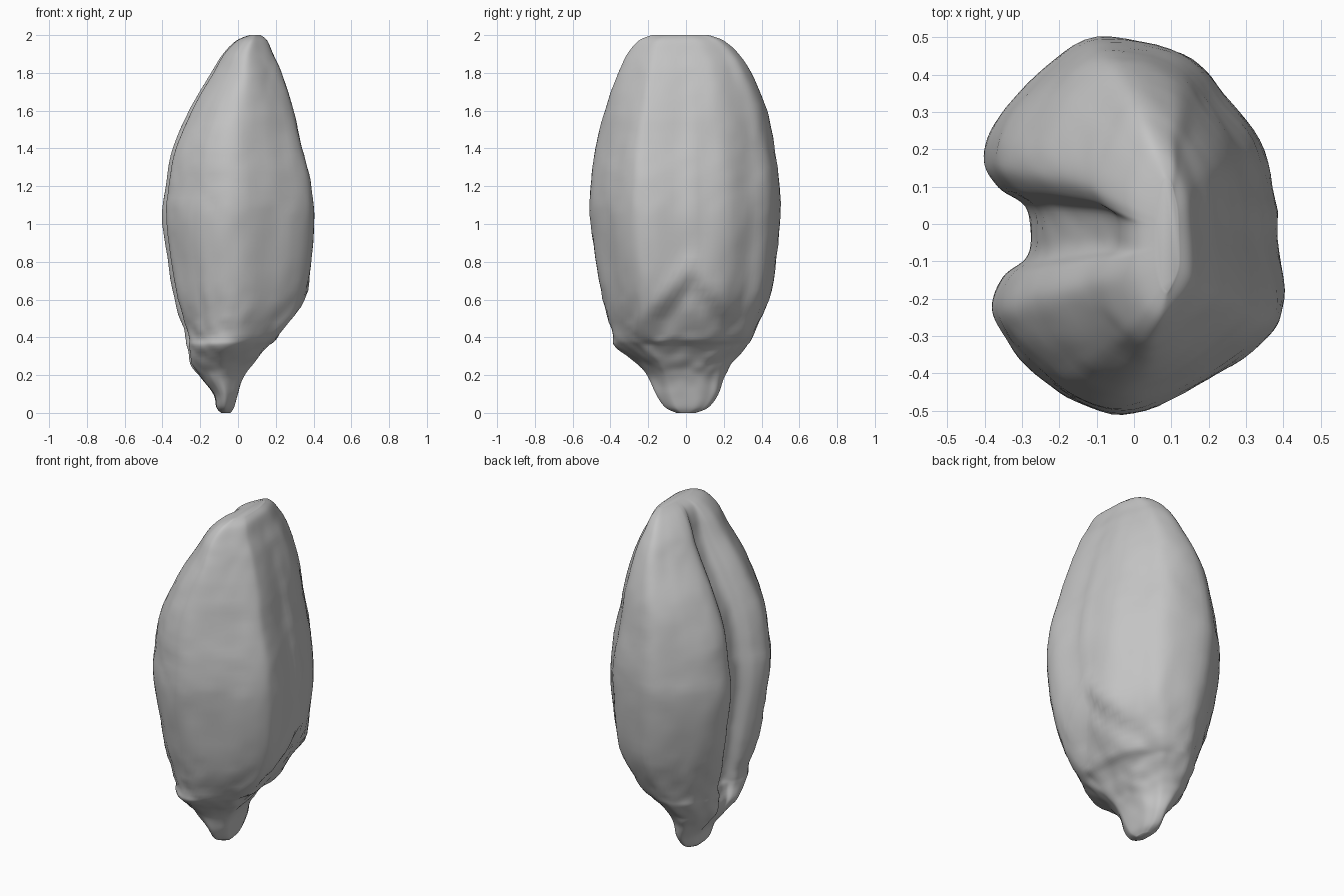
import bpy
import bmesh
import math
from mathutils import Vector, noise

cube = bpy.data.objects.get("Cube")
if cube:
    bpy.data.objects.remove(cube, do_unlink=True)

# Body stations from beak to crown: z, x min, x max, y min, y max, crease depth
STATIONS = [
    (0, -.09, -.04, -.05, .05, 0),
    (.03, -.115, -.02, -.11, .12, 0),
    (.1, -.13, 0, -.16, .17, .1),
    (.19, -.2, .03, -.2, .2, .4),
    (.26, -.25, .08, -.26, .24, .7),
    (.35, -.27, .15, -.37, .32, 1),
    (.42, -.28, .23, -.39, .36, 1.1),
    (.65, -.345, .36, -.45, .45, 1.1),
    (1, -.4, .4, -.5, .495, 1),
    (1.2, -.385, .385, -.5, .495, 1),
    (1.4, -.345, .34, -.48, .47, 1.1),
    (1.6, -.26, .295, -.43, .425, 1.3),
    (1.8, -.14, .23, -.355, .345, 1.5),
    (1.9, -.08, .185, -.31, .28, 1.2),
    (1.97, -.01, .155, -.25, .2, .5),
    (2, .06, .12, -.18, .12, 0),
]

# Widest cross-section, with two lobes either side of the crease
SECTION = [
    (.38, 0), (.35, .2), (.24, .35), (.13, .455), (-.1, .5), (-.26, .4),
    (-.37, .27), (-.4, .17), (-.36, .1), (-.29, .05), (-.275, -.03),
    (-.29, -.09), (-.35, -.14), (-.378, -.22), (-.345, -.3), (-.26, -.4),
    (-.16, -.47), (0, -.5), (.2, -.41), (.36, -.3), (.4, -.2),
]
CREASE = range(8, 13)
STEPS = 6


def spline(a, b, c, d, t):
    """Smooth curve through b and c."""
    return tuple(
        q + t / 2 * (r - p + t * (2 * p - 5 * q + 4 * r - s + t * (3 * (q - r) + s - p)))
        for p, q, r, s in zip(a, b, c, d))


def resample(points, closed):
    count = len(points)
    pick = (lambda i: points[i % count]) if closed else (
        lambda i: points[min(max(i, 0), count - 1)])
    result = []
    for i in range(count if closed else count - 1):
        for k in range(STEPS):
            result.append(spline(*[pick(i + j) for j in (-1, 0, 1, 2)], k / STEPS))
    return result if closed else result + [points[-1]]


def bump(value, width):
    return math.exp(-(value / width) ** 2)


def surface_offset(p):
    """Gentle lumps, a wrinkled base and the folded edge of the germ."""
    base = bump(p.z - .4, .3)
    lumps = noise.noise(Vector((p.x * 6, p.y * 6, p.z * 4))) * .008
    lumps += noise.noise(p * 15) * (.003 + .007 * base)
    if p.x > 0:
        fold = p.z - (.78 - abs(p.y - .03) * 1.1)
        side = bump(p.y, .25) * min(1, p.x * 5)
        lumps += side * (.018 * bump(fold, .05) - .025 * bump(fold + .13, .07))
        lumps += .01 * bump(p.y - .03, .04) * bump(p.z - 1.2, .4)
    fade = min(1, p.z * 4, (2 - p.z) * 5)
    return lumps * max(0, fade)


def ring_points(station):
    z, x0, x1, y0, y1, crease = station
    outline = [(x / .4, y / .5) for x, y in SECTION]
    for i in CREASE:
        u, v = outline[i]
        outline[i] = (-.97 + (u + .97) * crease, v)
    mid = Vector(((x0 + x1) / 2, (y0 + y1) / 2, z))
    points = []
    for u, v in resample(outline, True):
        arm = Vector((u * (x1 - x0) / 2, v * (y1 - y0) / 2, 0))
        p = mid + arm
        points.append(p + arm.normalized() * surface_offset(p))
    return points


# Kernel skin: loft the rings and close both ends
bm = bmesh.new()
rings = [[bm.verts.new(p) for p in ring_points(s)] for s in resample(STATIONS, False)]
for low, high in zip(rings, rings[1:]):
    n = len(low)
    for i in range(n):
        j = (i + 1) % n
        bm.faces.new((low[i], low[j], high[j], high[i]))
bm.faces.new(rings[0][::-1])
bm.faces.new(rings[-1])
for face in bm.faces:
    face.smooth = True
mesh = bpy.data.meshes.new("grain_kernel")
bm.to_mesh(mesh)
bm.free()
kernel = bpy.data.objects.new("grain_kernel", mesh)
bpy.context.collection.objects.link(kernel)

# Plain grey husk
grey = bpy.data.materials.new("husk_grey")
grey.use_nodes = True
colour = (.55, .55, .55, 1)
grey.diffuse_color = colour
grey.node_tree.nodes["Principled BSDF"].inputs["Base Color"].default_value = colour
mesh.materials.append(grey)
